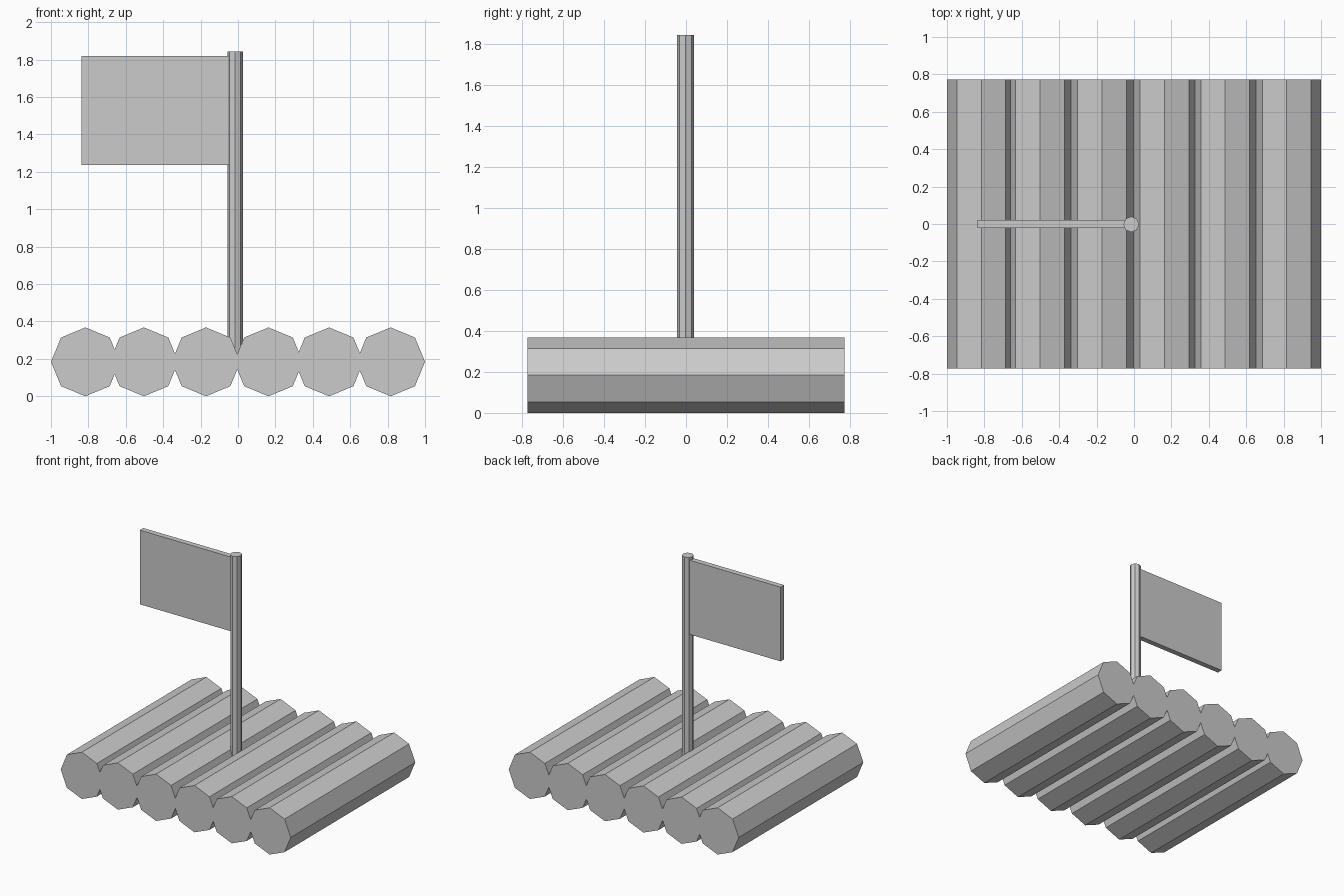
import bpy
from math import pi

if "Cube" in bpy.data.objects:
    bpy.data.objects.remove(bpy.data.objects["Cube"])


def octagon_rod(name, radius, length, location, rotation=(0, 0, 0)):
    bpy.ops.mesh.primitive_cylinder_add(vertices=8, radius=radius, depth=length,
                                        location=location, rotation=rotation)
    bpy.context.object.name = name


# Raft deck: a row of eight-sided logs lying along y
LOG_RADIUS = 0.184
for i, x in enumerate((-0.816, -0.503, -0.171, 0.163, 0.487, 0.816)):
    octagon_rod(f"log_{i + 1}", LOG_RADIUS, 1.546, (x, 0, LOG_RADIUS), (pi / 2, 0, 0))

# Mast, sunk into the gap between the middle logs
MAST_X, MAST_TOP, MAST_BOTTOM = -0.015, 1.843, 0.2
octagon_rod("mast", 0.042, MAST_TOP - MAST_BOTTOM,
            (MAST_X, -0.002, (MAST_TOP + MAST_BOTTOM) / 2))

# Flag: flat panel running from inside the mast towards -x
left, right, low, high = -0.838, -0.03, 1.237, 1.82
bpy.ops.mesh.primitive_cube_add(size=1, location=((left + right) / 2, 0, (low + high) / 2))
flag = bpy.context.object
flag.name = "flag"
flag.scale = (right - left, 0.043, high - low)
